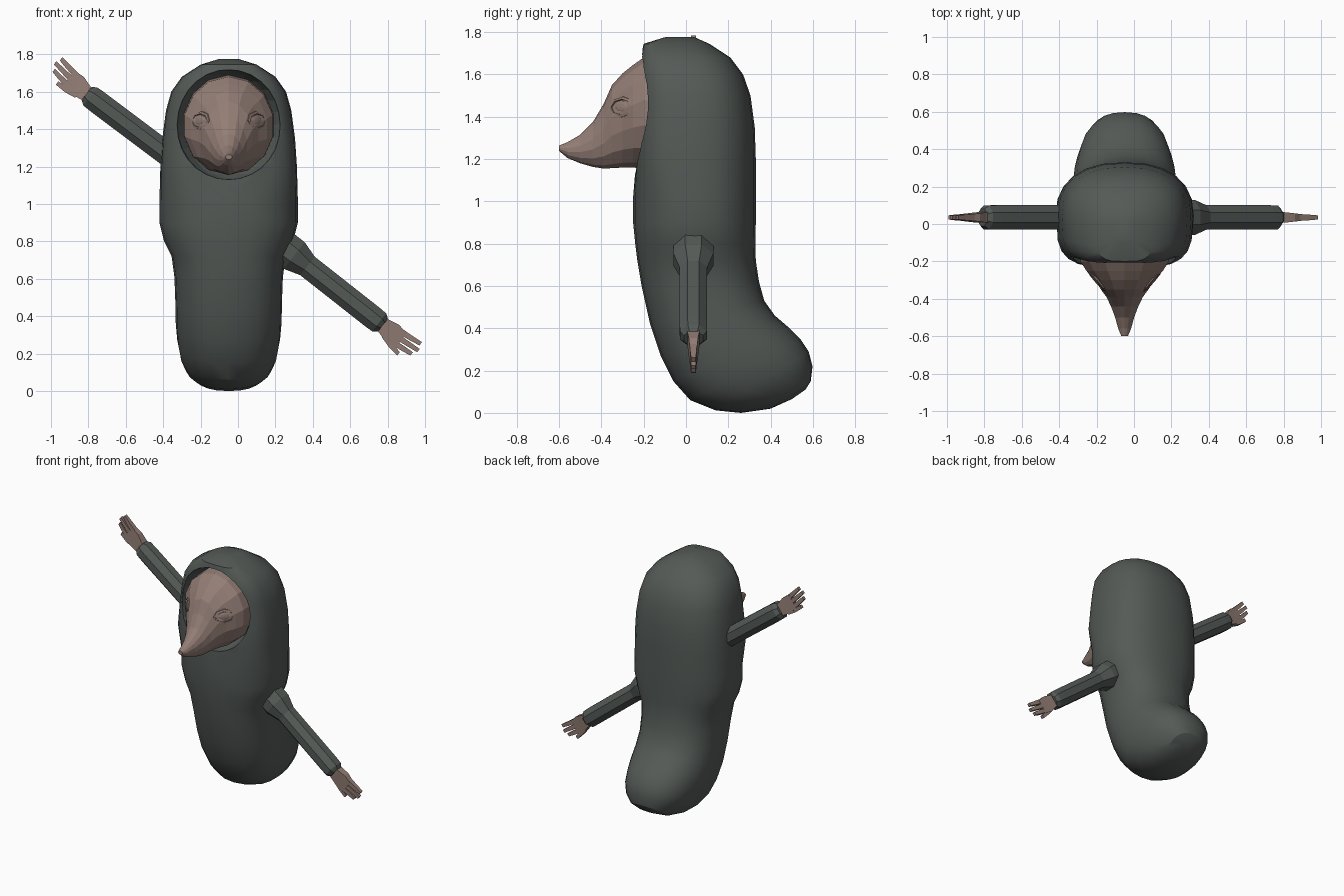
import bpy, bmesh, math
from mathutils import Vector, Matrix

if "Cube" in bpy.data.objects:
    bpy.data.objects.remove(bpy.data.objects["Cube"])

CX = -0.05  # centre line of the body and head


def material(name, rgb):
    m = bpy.data.materials.new(name)
    m.diffuse_color = (*rgb, 1)
    m.use_nodes = True
    m.node_tree.nodes["Principled BSDF"].inputs["Base Color"].default_value = m.diffuse_color
    return m


CLOTH = material("dark grey green", (0.088, 0.102, 0.094))
SKIN = material("dusty brown", (0.29, 0.205, 0.178))


def finish(name, bm, mat, smooth=None):
    bmesh.ops.recalc_face_normals(bm, faces=bm.faces)
    me = bpy.data.meshes.new(name)
    bm.to_mesh(me)
    bm.free()
    ob = bpy.data.objects.new(name, me)
    bpy.context.collection.objects.link(ob)
    me.materials.append(mat)
    if smooth:
        bpy.ops.object.select_all(action='DESELECT')
        ob.select_set(True)
        bpy.context.view_layer.objects.active = ob
        bpy.ops.object.shade_smooth_by_angle(angle=math.radians(smooth))
    return ob


def loft(bm, rings):
    """Skin a list of equal-length point rings and cap both ends."""
    rows = [[bm.verts.new(p) for p in r] for r in rings]
    n = len(rows[0])
    for a, b in zip(rows, rows[1:]):
        for i in range(n):
            j = (i + 1) % n
            bm.faces.new((a[i], a[j], b[j], b[i]))
    bm.faces.new(rows[0])
    bm.faces.new(rows[-1])


def spow(v, e):
    return math.copysign(abs(v) ** e, v)


# Hooded body: front point (y, z), back point (y, z), half width
BODY = [
    (-.10, 1.776, .04, 1.776, .05), (-.20, 1.745, .11, 1.745, .15),
    (-.215, 1.68, .21, 1.68, .25), (-.22, 1.60, .27, 1.60, .307),
    (-.22, 1.50, .305, 1.50, .335), (-.225, 1.35, .325, 1.35, .355),
    (-.235, 1.20, .33, 1.20, .365), (-.25, 1.02, .33, 1.02, .37),
    (-.25, .90, .33, .90, .37), (-.24, .80, .328, .80, .345),
    (-.23, .72, .33, .72, .305), (-.21, .60, .345, .62, .29),
    (-.17, .42, .37, .53, .285), (-.12, .27, .42, .46, .283),
    (-.06, .15, .49, .40, .275), (.02, .06, .54, .35, .26),
    (.14, .012, .58, .29, .235), (.26, 0, .598, .22, .195),
    (.40, .02, .59, .15, .13), (.50, .065, .565, .11, .05),
]
rings = []
for fy, fz, by, bz, w in BODY:
    f, b = Vector((CX, fy, fz)), Vector((CX, by, bz))
    mid, half = (f + b) / 2, (b - f) / 2
    ring = []
    for i in range(24):
        a = math.tau * i / 24
        # the hood is squarer at the front than at the back
        e = 0.55 if math.sin(a) < 0 and fz > 1.1 else 0.85
        ring.append(mid + half * spow(math.sin(a), e)
                    + Vector((w * spow(math.cos(a), e), 0, 0)))
    rings.append(ring)
bm = bmesh.new()
loft(bm, rings)
body = finish("hooded_body", bm, CLOTH, 25)

# Face opening hollowed out of the hood
bm = bmesh.new()
bmesh.ops.create_uvsphere(bm, u_segments=20, v_segments=14, radius=1)
bm.transform(Matrix.Translation((CX, -.23, 1.425))
             @ Matrix.Diagonal((.285, .24, .295, 1)))
cutter = finish("opening_cutter", bm, CLOTH)
cutter.hide_render = True
cutter.hide_viewport = True
mod = body.modifiers.new("opening", 'BOOLEAN')
mod.operation = 'DIFFERENCE'
mod.solver = 'EXACT'
mod.object = cutter

# Head tapering into a long snout: y, top z, bottom z, half width
HEAD = [
    (-.04, 1.64, 1.22, .18), (-.12, 1.69, 1.155, .245),
    (-.20, 1.68, 1.155, .242), (-.25, 1.645, 1.16, .21),
    (-.30, 1.605, 1.16, .165), (-.35, 1.55, 1.157, .13),
    (-.39, 1.46, 1.155, .10), (-.44, 1.375, 1.163, .075),
    (-.50, 1.315, 1.18, .052), (-.56, 1.28, 1.205, .035),
    (-.60, 1.264, 1.238, .018),
]
bm = bmesh.new()
loft(bm, [[(CX + w * math.cos(math.tau * i / 14 + math.pi / 2), y,
            (t + b) / 2 + (t - b) / 2 * math.sin(math.tau * i / 14 + math.pi / 2))
           for i in range(14)] for y, t, b, w in HEAD])
finish("head", bm, SKIN)

# Eyes: a flattened ball inside a raised lid
for s, side in ((-1, "left"), (1, "right")):
    out = Vector((s * .76, -.65, .12)).normalized()
    along = Vector((0, 0, 1)).cross(out).normalized()
    up = out.cross(along)
    frame = Matrix((along, up, out)).transposed().to_4x4()
    frame.translation = (CX + s * .145, -.298, 1.445)
    bm = bmesh.new()
    bmesh.ops.create_uvsphere(bm, u_segments=8, v_segments=6, radius=1)
    bm.transform(frame @ Matrix.Diagonal((.055, .034, .016, 1)))
    finish(side + "_eye", bm, SKIN)
    bm = bmesh.new()
    lid = [[frame @ Vector(((.068 + r) * math.cos(a), (.043 + r) * math.sin(a), h))
            for r, h in ((-.012, -.01), (-.006, .014), (.006, .01), (.012, -.012))]
           for a in (math.tau * k / 8 for k in range(9))]
    for p, q in zip(lid, lid[1:]):
        for i in range(3):
            bm.faces.new([bm.verts.new(v) for v in (p[i], q[i], q[i + 1], p[i + 1])])
    bmesh.ops.remove_doubles(bm, verts=bm.verts, dist=1e-4)
    finish(side + "_eyelid", bm, SKIN)


def arm(side, start, end, flare, shift):
    """Octagonal sleeve with a thin hand; flare widens the shoulder."""
    start, end = Vector(start), Vector(end)
    d = (end - start).normalized()
    across = Vector((0, 1, 0))
    n = d.cross(across)
    if n.z < 0:
        n = -n
    length = (end - start).length

    def at(u, v, w):
        return start + d * u + n * v + across * w

    # sleeve with turned-in cuff
    stations = ((0, flare), (.09, flare), (.18, .068), (length - .05, .068),
                (length, .066), (length + .025, .047))
    bm = bmesh.new()
    loft(bm, [[at(u, r * math.cos(math.tau * (k + .5) / 8),
                  r * 1.04 * math.sin(math.tau * (k + .5) / 8))
               for k in range(8)] for u, r in stations])
    finish(side + "_sleeve", bm, CLOTH)

    def bar(bm, sections):
        loft(bm, [[at(length + u, v + a * hv, b * hw)
                   for a, b in ((-1, -1), (1, -1), (1, 1), (-1, 1))]
                  for u, v, hv, hw in sections])

    # hand: palm, three fingers and a shorter thumb
    bm = bmesh.new()
    bar(bm, [(-.03, 0, .036, .03), (.03, 0, .043, .028),
             (.09, shift * .4, .057, .022), (.15, shift * .7, .05, .017)])
    for root, tip, reach in ((.036, .052, .245), (.002, .016, .258), (-.034, -.02, .24)):
        bar(bm, [(.12, root + shift * .6, .016, .017),
                 (.19, (root + tip) / 2 + shift * .8, .014, .015),
                 (reach, tip + shift, .011, .011)])
    bar(bm, [(.06, -.036, .018, .018), (.12, -.054 + shift * .4, .015, .016),
             (.185, -.064 + shift, .011, .012)])
    finish(side + "_hand", bm, SKIN)


arm("raised", (-.25, .035, 1.17), (-.79, .035, 1.575), .068, .015)
arm("lowered", (.23, .035, .78), (.755, .035, .367), .098, -.005)
